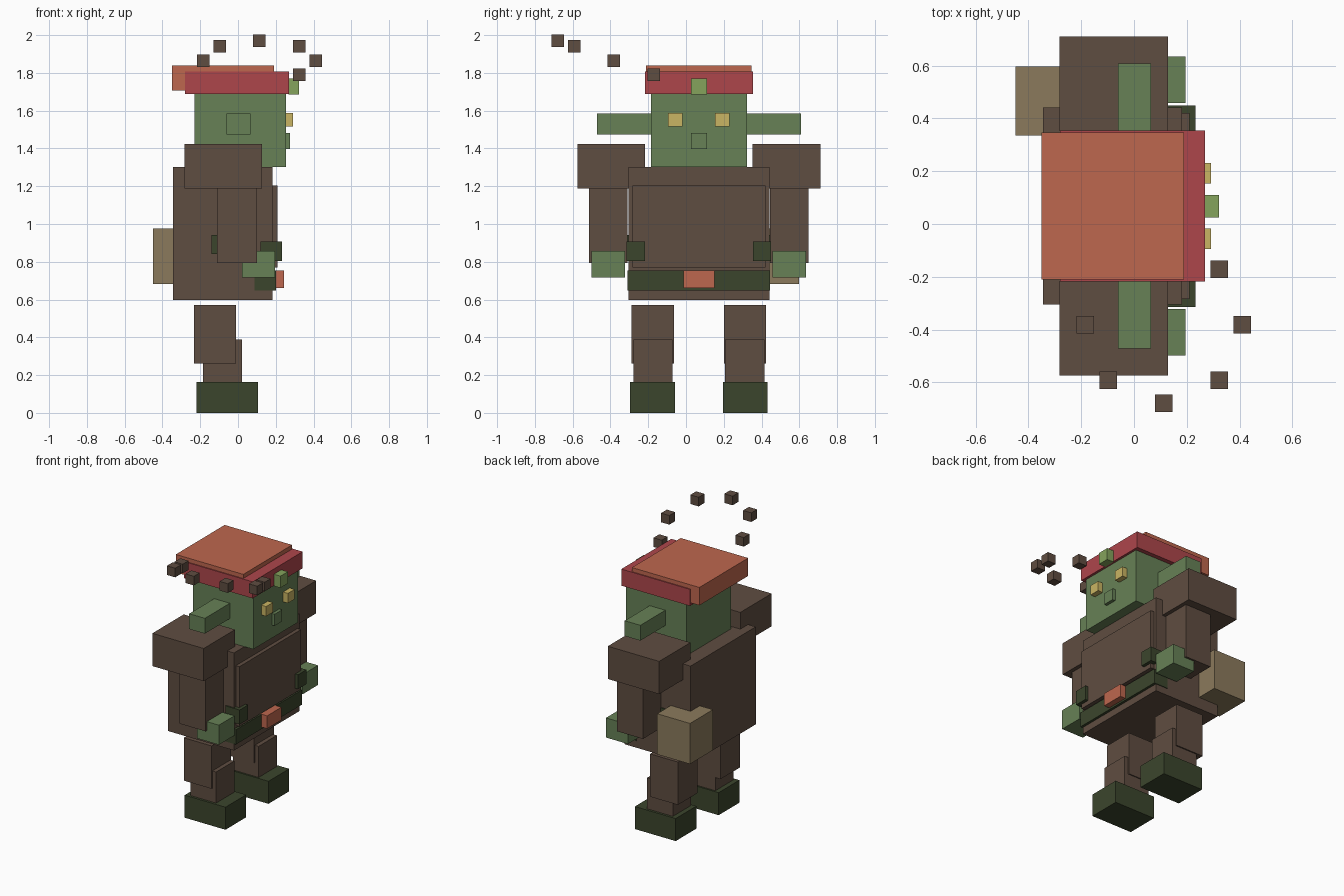
import bpy, math
from mathutils import Vector

cube = bpy.data.objects.get("Cube")
if cube:
    bpy.data.objects.remove(cube, do_unlink=True)

MID = 0.068  # the body's plane of symmetry, in y


def material(name, r, g, b):
    """Flat material from 0-255 display colour, stored as linear."""
    lin = [((c / 255 + 0.055) / 1.055) ** 2.4 for c in (r, g, b)] + [1]
    m = bpy.data.materials.new(name)
    m.use_nodes = True
    m.diffuse_color = lin
    m.node_tree.nodes["Principled BSDF"].inputs["Base Color"].default_value = lin
    return m


brown = material("brown cloth", 95, 77, 65)
green = material("green skin", 103, 129, 86)
dark = material("dark green leather", 59, 69, 44)
orange = material("orange", 190, 103, 78)
red = material("red", 174, 70, 75)
tan = material("tan", 139, 122, 92)
yellow = material("yellow", 202, 181, 99)
lime = material("light green", 133, 163, 92)


def box(name, mat, x, y, z):
    """Box spanning the given (low, high) ranges."""
    spans = (x, y, z)
    bpy.ops.mesh.primitive_cube_add(size=1)
    ob = bpy.context.object
    ob.name = name
    centre = Vector([(a + b) / 2 for a, b in spans])
    size = [b - a for a, b in spans]
    for v in ob.data.vertices:
        v.co = Vector([c * s for c, s in zip(v.co, size)])
    ob.location = centre
    ob.data.materials.append(mat)
    return ob


def middle(name, mat, x, width, z):
    return box(name, mat, x, (MID - width / 2, MID + width / 2), z)


def pair(name, mat, x, near, far, z):
    """Two boxes mirrored across the middle; near and far are distances from it."""
    box(name + "_a", mat, x, (MID - far, MID - near), z)
    box(name + "_b", mat, x, (MID + near, MID + far), z)


# Head and face
middle("head", green, (-0.23, 0.253), 0.508, (1.303, 1.75))
pair("ear", green, (-0.06, 0.065), 0.25, 0.54, (1.475, 1.586))
pair("eye", yellow, (0.25, 0.292), 0.086, 0.163, (1.517, 1.588))
middle("nose", green, (0.25, 0.276), 0.085, (1.398, 1.482))

# Hat
middle("hat_band", red, (-0.28, 0.27), 0.572, (1.688, 1.808))
middle("hat_top", orange, (-0.35, 0.19), 0.558, (1.708, 1.838))
middle("hat_badge", lime, (0.268, 0.322), 0.085, (1.685, 1.77))

# Torso and belt
middle("torso", brown, (-0.345, 0.182), 0.746, (0.597, 1.303))
middle("chest_panel", brown, (0.17, 0.21), 0.705, (0.77, 1.203))
middle("belt", dark, (0.088, 0.2), 0.756, (0.647, 0.753))
middle("buckle", orange, (0.19, 0.243), 0.165, (0.66, 0.753))
pair("front_pouch", dark, (0.12, 0.233), 0.286, 0.382, (0.803, 0.907))
pair("side_pouch", dark, (-0.14, -0.02), 0.28, 0.382, (0.84, 0.942))
box("hip_bag", tan, (-0.45, -0.187), (0.335, 0.597), (0.682, 0.976))

# Arms
pair("shoulder", brown, (-0.283, 0.128), 0.285, 0.643, (1.187, 1.424))
pair("arm", brown, (-0.11, 0.1), 0.377, 0.581, (0.793, 1.19))
pair("hand", green, (0.02, 0.196), 0.39, 0.567, (0.716, 0.858))

# Legs
pair("thigh", brown, (-0.232, -0.01), 0.132, 0.356, (0.262, 0.572))
pair("shin", brown, (-0.185, 0.02), 0.139, 0.347, (0.16, 0.388))
pair("boot", dark, (-0.22, 0.107), 0.127, 0.364, (0, 0.163))

# Tilted ring of small floating cubes
for i in range(8):
    a = i * math.pi / 4
    x = 0.113 + 0.298 * math.cos(a)
    y = -0.382 + 0.298 * math.sin(a)
    z = 1.865 - 0.355 * (y + 0.382)
    h = 0.033
    box("floating_cube_%d" % i, brown, (x - h, x + h), (y - h, y + h), (z - h, z + h))
